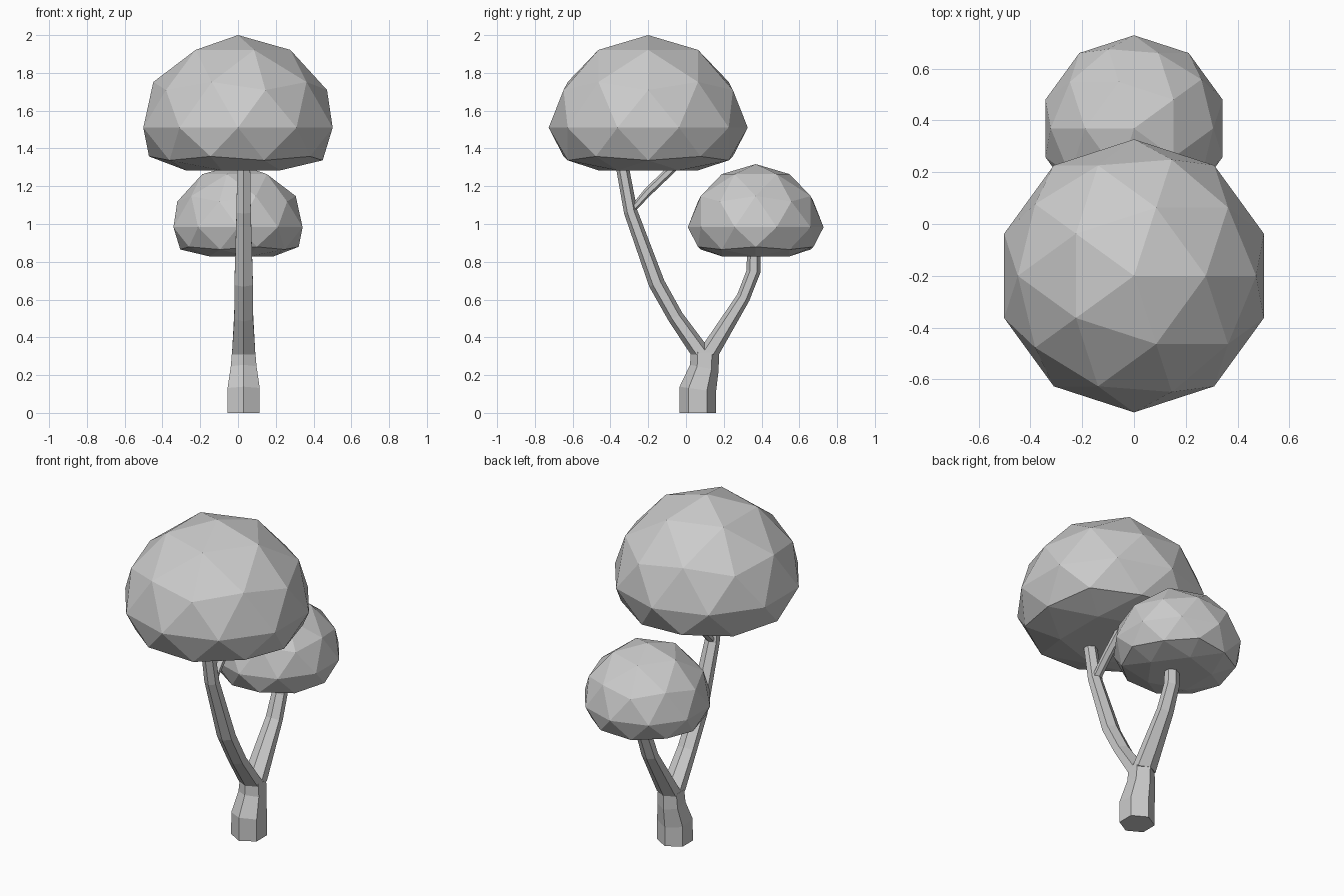
import bpy, bmesh, math
from mathutils import Vector

if "Cube" in bpy.data.objects:
    bpy.data.objects.remove(bpy.data.objects["Cube"])

TRUNK_X = 0.03

# Height profile of a crown: (unit sphere height, flattened height)
LEVELS = [(-1, -0.226), (-0.851, -0.226), (-0.526, -0.173), (-0.447, -0.152), (0, 0),
          (0.447, 0.199), (0.526, 0.242), (0.851, 0.412), (1, 0.49)]


def flatten(z):
    for (a, za), (b, zb) in zip(LEVELS, LEVELS[1:]):
        if z <= b:
            return za + (zb - za) * (z - a) / (b - a)
    return LEVELS[-1][1]


def crown(name, y, z, scale, turn):
    bpy.ops.mesh.primitive_ico_sphere_add(subdivisions=2, radius=1)
    ob = bpy.context.object
    ob.name = name
    for v in ob.data.vertices:
        v.co = Vector((v.co.x * 0.527, v.co.y * 0.527, flatten(v.co.z))) * scale
    ob.location = (0, y, z)
    ob.rotation_euler.z = turn


def limb(name, path):
    """Six-sided tube in the y-z plane; path holds (y, z, half_x, half_y)."""
    bm = bmesh.new()
    rings = []
    for i, (y, z, hx, hy) in enumerate(path):
        a, b = path[max(i - 1, 0)], path[min(i + 1, len(path) - 1)]
        t = Vector((b[0] - a[0], b[1] - a[1])).normalized() if i else Vector((0, 1))
        ring = []
        for k in range(6):
            ang = math.radians(90 + 60 * k)
            u, w = hx * math.cos(ang) / 0.866, hy * math.sin(ang)
            ring.append(bm.verts.new((TRUNK_X + u, y + w * t.y, z - w * t.x)))
        rings.append(ring)
    for r, s in zip(rings, rings[1:]):
        for k in range(6):
            n = (k + 1) % 6
            bm.faces.new((r[k], r[n], s[n], s[k]))
    bm.faces.new(rings[0][::-1])
    bm.faces.new(rings[-1])
    bmesh.ops.recalc_face_normals(bm, faces=bm.faces)
    me = bpy.data.meshes.new(name)
    bm.to_mesh(me)
    bm.free()
    bpy.context.collection.objects.link(bpy.data.objects.new(name, me))


# Leaf crowns
crown("large_crown", -0.2, 1.51, 1.0, 0)
crown("small_crown", 0.369, 0.983, 0.682, math.pi)

# Trunk and branches
limb("trunk", [(0.0625, 0, 0.085, 0.0975), (0.0625, 0.125, 0.085, 0.0975),
               (0.097, 0.24, 0.068, 0.077), (0.10, 0.32, 0.062, 0.075)])
limb("main_branch", [(0.085, 0.31, 0.062, 0.06), (-0.055, 0.507, 0.05, 0.042),
                     (-0.155, 0.685, 0.049, 0.043), (-0.293, 1.065, 0.038, 0.036),
                     (-0.342, 1.33, 0.034, 0.034)])
limb("side_branch", [(0.115, 0.31, 0.062, 0.06), (0.303, 0.61, 0.045, 0.036),
                     (0.357, 0.748, 0.04, 0.037), (0.36, 0.88, 0.036, 0.037)])
limb("twig", [(-0.29, 1.07, 0.025, 0.022), (-0.20, 1.172, 0.025, 0.023),
              (-0.04, 1.325, 0.025, 0.023)])
